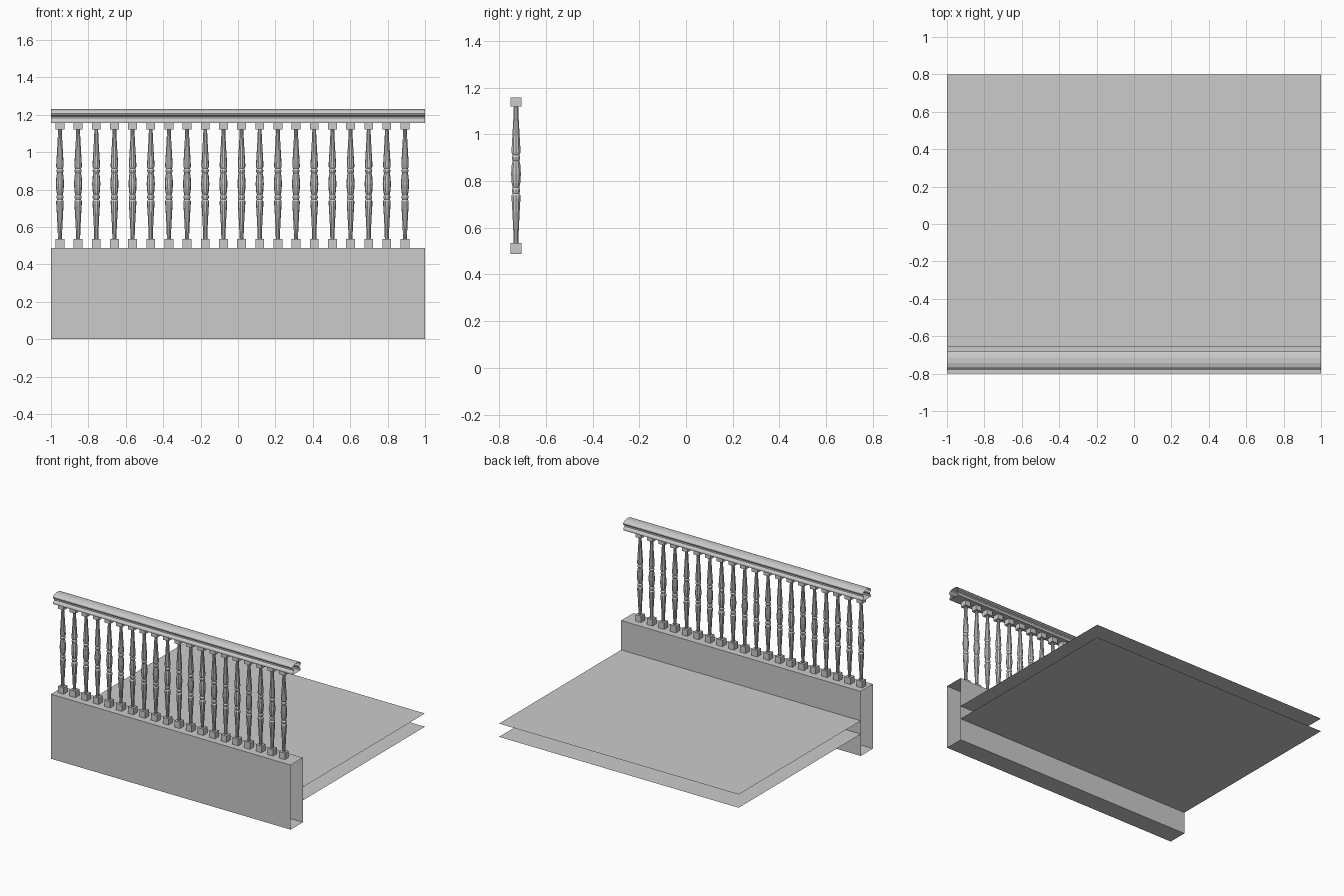
import bpy, bmesh, math

if "Cube" in bpy.data.objects:
    bpy.data.objects.remove(bpy.data.objects["Cube"])

RAIL_Y = -0.728


def make_object(name, bm):
    mesh = bpy.data.meshes.new(name)
    bm.to_mesh(mesh)
    bm.free()
    obj = bpy.data.objects.new(name, mesh)
    bpy.context.collection.objects.link(obj)
    return obj


def extrude_x(name, profile, closed=True):
    """Sweep a (y, z) profile from x=-1 to x=1, leaving both ends open."""
    bm = bmesh.new()
    a = [bm.verts.new((-1, y, z)) for y, z in profile]
    b = [bm.verts.new((1, y, z)) for y, z in profile]
    n = len(profile)
    for i in range(n if closed else n - 1):
        j = (i + 1) % n
        bm.faces.new((a[i], b[i], b[j], a[j]))
    if closed:
        bmesh.ops.recalc_face_normals(bm, faces=bm.faces)
    return make_object(name, bm)


def add_block(bm, z0, z1, half):
    verts = bmesh.ops.create_cube(bm, size=1)["verts"]
    bmesh.ops.scale(bm, vec=(2 * half, 2 * half, z1 - z0), verts=verts)
    bmesh.ops.translate(bm, vec=(0, 0, (z0 + z1) / 2), verts=verts)


# edge beam and the two faces of the floor slab
extrude_x("edge_beam", [(-0.8, 0), (-0.655, 0), (-0.655, 0.487), (-0.8, 0.487)])
extrude_x("slab_top", [(0.8, 0.265), (-0.655, 0.265)], closed=False)
extrude_x("slab_underside", [(-0.655, 0.165), (0.8, 0.165)], closed=False)

# moulded handrail: half profile (half width, z), mirrored
half = [(0.046, 1.157), (0.046, 1.168), (0.041, 1.176), (0.034, 1.183),
        (0.034, 1.192), (0.047, 1.199), (0.049, 1.208), (0.045, 1.217),
        (0.036, 1.224), (0.014, 1.230)]
profile = [(RAIL_Y + w, z) for w, z in half]
profile += [(RAIL_Y - w, z) for w, z in reversed(half)]
extrude_x("handrail", profile)

# turned baluster: square blocks and a low-poly lathed shaft
bm = bmesh.new()
add_block(bm, 0.487, 0.535, 0.0235)
add_block(bm, 1.12, 1.157, 0.0235)
turning = [(0.011, 0.535), (0.012, 0.58), (0.016, 0.66), (0.020, 0.725),
           (0.020, 0.738), (0.015, 0.746), (0.019, 0.756), (0.019, 0.764),
           (0.015, 0.772), (0.019, 0.79), (0.022, 0.83), (0.019, 0.872),
           (0.015, 0.888), (0.019, 0.896), (0.019, 0.904), (0.015, 0.912),
           (0.020, 0.922), (0.020, 0.935), (0.016, 1.0), (0.012, 1.07),
           (0.010, 1.12)]
SIDES = 10
rings = []
for r, z in turning:
    rings.append([bm.verts.new((r * math.cos(math.tau * k / SIDES),
                                r * math.sin(math.tau * k / SIDES), z))
                  for k in range(SIDES)])
for lo, hi in zip(rings, rings[1:]):
    for k in range(SIDES):
        m = (k + 1) % SIDES
        bm.faces.new((lo[k], lo[m], hi[m], hi[k]))
baluster = make_object("baluster_01", bm)
baluster.location = (-0.952, RAIL_Y, 0)

# repeat the baluster along the rail
for i in range(1, 20):
    copy = baluster.copy()
    copy.name = f"baluster_{i + 1:02d}"
    copy.location.x = -0.952 + i * 0.0971
    bpy.context.collection.objects.link(copy)
